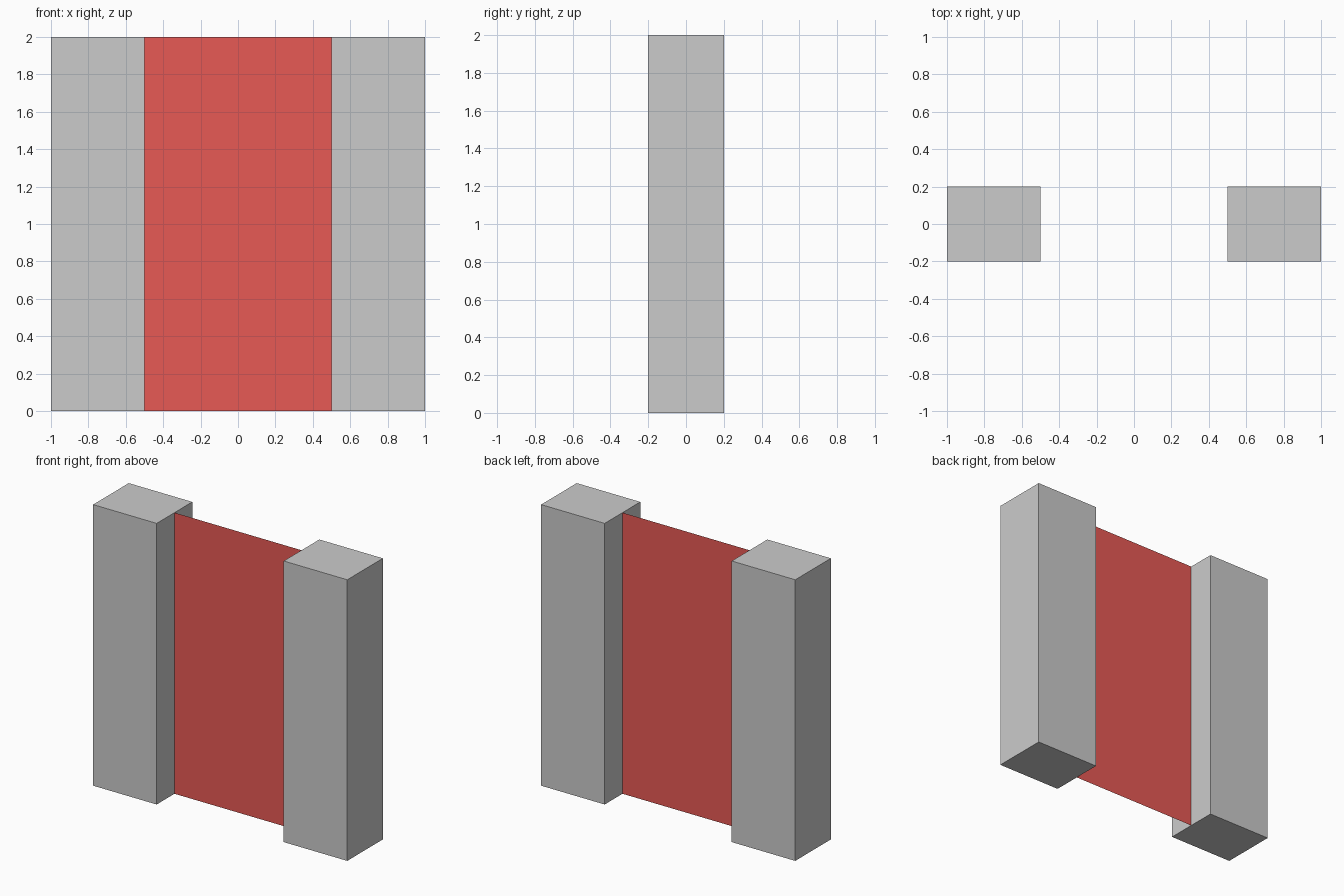
import bpy
from math import pi

if "Cube" in bpy.data.objects:
    bpy.data.objects.remove(bpy.data.objects["Cube"])

# Side pillars, mirrored across x = 0
for name, side in (("left_pillar", -1), ("right_pillar", 1)):
    bpy.ops.mesh.primitive_cube_add(size=1, location=(side * 0.75, 0, 1))
    pillar = bpy.context.object
    pillar.name = name
    pillar.scale = (0.5, 0.4, 2)
    bpy.ops.object.transform_apply(location=False, rotation=False, scale=True)

# Thin red sheet stretched between the pillars, facing the front
bpy.ops.mesh.primitive_plane_add(size=1, location=(0, 0, 1), rotation=(pi / 2, 0, 0))
panel = bpy.context.object
panel.name = "centre_panel"
panel.scale = (1, 2, 1)
bpy.ops.object.transform_apply(location=False, rotation=True, scale=True)

red = bpy.data.materials.new("red")
red.diffuse_color = (0.8, 0.1, 0.09, 1)
red.use_nodes = True
red.node_tree.nodes["Principled BSDF"].inputs["Base Color"].default_value = red.diffuse_color
panel.data.materials.append(red)
